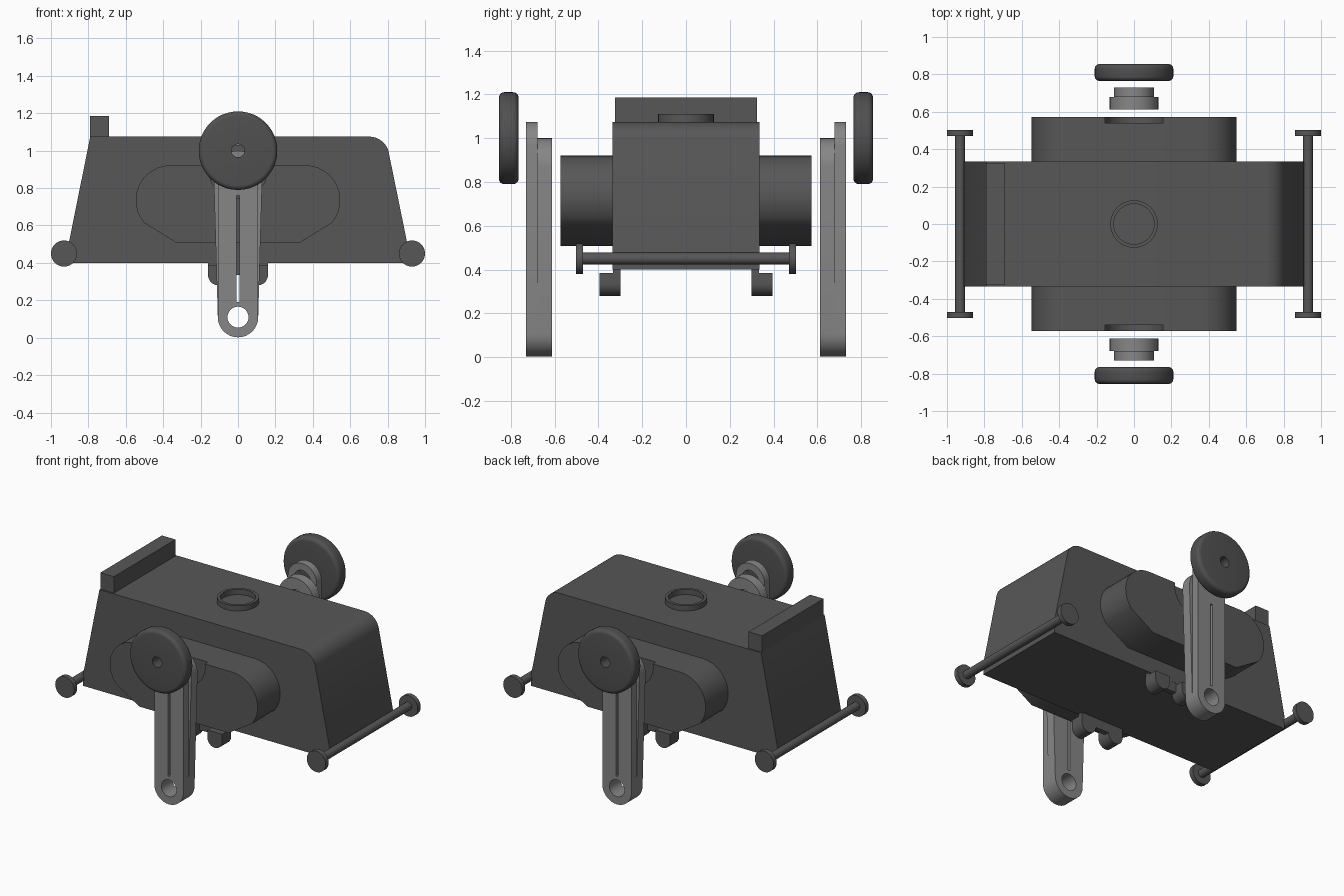
import bpy, bmesh, math
from mathutils import Matrix

old = bpy.data.objects.get("Cube")
if old:
    bpy.data.objects.remove(old, do_unlink=True)


def material(name, v):
    m = bpy.data.materials.new(name)
    m.use_nodes = True
    m.diffuse_color = (v, v, v, 1)
    m.node_tree.nodes["Principled BSDF"].inputs["Base Color"].default_value = (v, v, v, 1)
    return m


DARK = material("dark grey", 0.095)
WHEEL = material("wheel grey", 0.08)
LIGHT = material("light grey", 0.24)


def arc(cx, cz, r, a0, a1, n=16):
    angles = [math.radians(a0 + (a1 - a0) * i / n) for i in range(n + 1)]
    return [(cx + r * math.cos(a), cz + r * math.sin(a)) for a in angles]


def circle(cx, cz, r, n=32):
    return arc(cx, cz, r, 0, 360, n)[:-1]


def finish(name, bm, mat):
    bmesh.ops.remove_doubles(bm, verts=bm.verts, dist=1e-5)
    bmesh.ops.recalc_face_normals(bm, faces=bm.faces)
    mesh = bpy.data.meshes.new(name)
    bm.to_mesh(mesh)
    bm.free()
    mesh.materials.clear()
    mesh.materials.append(mat)
    obj = bpy.data.objects.new(name, mesh)
    bpy.context.scene.collection.objects.link(obj)
    bpy.ops.object.select_all(action="DESELECT")
    obj.select_set(True)
    bpy.context.view_layer.objects.active = obj
    bpy.ops.object.shade_smooth_by_angle(angle=math.radians(35))
    return obj


def plate(name, loops, y0, y1, mat):
    """Fill x-z outlines (later loops are holes) and extrude them along y."""
    cu = bpy.data.curves.new(name, "CURVE")
    cu.dimensions, cu.fill_mode, cu.extrude = "2D", "BOTH", abs(y1 - y0) / 2
    for loop in loops:
        sp = cu.splines.new("POLY")
        sp.points.add(len(loop) - 1)
        for p, (x, z) in zip(sp.points, loop):
            p.co = (x, z, 0, 1)
        sp.use_cyclic_u = True
    tmp = bpy.data.objects.new(name + "_outline", cu)
    mesh = bpy.data.meshes.new_from_object(tmp)
    bm = bmesh.new()
    bm.from_mesh(mesh)
    bpy.data.objects.remove(tmp)
    bpy.data.curves.remove(cu)
    bpy.data.meshes.remove(mesh)
    bm.transform(Matrix.Translation((0, (y0 + y1) / 2, 0)) @ Matrix.Rotation(math.pi / 2, 4, "X"))
    return finish(name, bm, mat)


def lathe(name, profile, matrix, mat, n=48):
    """Turn a closed (radius, height) profile about z, then place it."""
    bm = bmesh.new()
    rings = [[bm.verts.new((r * math.cos(math.tau * i / n), r * math.sin(math.tau * i / n), h))
              for r, h in profile] for i in range(n)]
    k = len(profile)
    for i in range(n):
        a, b = rings[i], rings[(i + 1) % n]
        for j in range(k):
            bm.faces.new((a[j], b[j], b[(j + 1) % k], a[(j + 1) % k]))
    bm.transform(matrix)
    return finish(name, bm, mat)


def box(name, x0, x1, y0, y1, z0, z1, mat):
    return plate(name, [[(x0, z0), (x1, z0), (x1, z1), (x0, z1)]], y0, y1, mat)


# Main body with sloped ends and one rounded top corner
body = [(-0.91, 0.40), (0.91, 0.40), (0.91, 0.48)]
body += arc(0.703, 0.97, 0.105, 10, 90, 10) + [(-0.79, 1.075), (-0.91, 0.48)]
plate("body", [body], -0.335, 0.335, DARK)
box("top_ledge", -0.79, -0.69, -0.325, 0.325, 1.06, 1.185, DARK)
lathe("top_ring", [(0.108, 1.06), (0.127, 1.06), (0.127, 1.11), (0.108, 1.11)],
      Matrix.Identity(4), DARK)

# Bumper bars with end discs
for side, x in (("left", 0.93), ("right", -0.93)):
    plate(side + "_bumper_bar", [circle(x, 0.45, 0.027, 24)], -0.48, 0.48, DARK)
    for end, s in (("front", -1), ("back", 1)):
        plate(f"{side}_{end}_bumper_disc", [circle(x, 0.45, 0.07)], s * 0.47, s * 0.502, DARK)

# Outlines shared by both sides
pod_low = arc(-0.36, 0.735, 0.187, 90, 220, 12) + [(-0.33, 0.508), (0.33, 0.508)]
pod = pod_low + arc(0.36, 0.735, 0.187, -40, 90, 12)
notch = arc(0, 0.90, 0.157, 8, -188, 24)
notch[0], notch[-1] = (0.155, 0.922), (-0.155, 0.922)
slit = [(-0.008, 0.19), (0.008, 0.19), (0.008, 0.76), (-0.008, 0.76)]
foot = arc(0, 0.11, 0.108, 180, 360)
eye = circle(0, 0.11, 0.056)
inner_arm = foot + arc(0, 0.87, 0.13, 0, 180)
outer_arm = foot + arc(0, 0.968, 0.107, 0, 180)
tyre = [(0.035, -0.045)] + arc(0.185, -0.020, 0.025, -90, 0, 5)
tyre += arc(0.185, 0.020, 0.025, 0, 90, 5) + [(0.035, 0.045)]

for side, s in (("front", -1), ("back", 1)):
    # Side pod with a round recess in its face
    plate(side + "_pod", [pod], s * 0.32, s * 0.54, DARK)
    plate(side + "_pod_face", [pod + notch], s * 0.54, s * 0.573, DARK)

    # Two-layer slotted arm
    plate(side + "_arm_inner", [inner_arm, eye, slit, circle(0, 0.87, 0.055)],
          s * 0.613, s * 0.678, LIGHT)
    plate(side + "_arm_outer", [outer_arm, eye, slit, circle(0, 0.968, 0.06)],
          s * 0.678, s * 0.73, LIGHT)

    # Round-edged wheel with a centre hole
    turn = Matrix.Translation((0, s * 0.81, 1.0)) @ Matrix.Rotation(math.pi / 2, 4, "X")
    lathe(side + "_wheel", tyre, turn, WHEEL)

    # Clip under the body: web and two pegs
    box(side + "_clip_web", -0.11, 0.11, s * 0.30, s * 0.334, 0.335, 0.41, DARK)
    for end, x in (("left", 0.105), ("right", -0.105)):
        peg = arc(x, 0.335, 0.055, 180, 360) + [(x + 0.055, 0.385), (x - 0.055, 0.385)]
        plate(f"{side}_{end}_clip_peg", [peg], s * 0.30, s * 0.395, DARK)
        box(f"{side}_{end}_clip_tab", x - 0.055, x + 0.055, s * 0.30, s * 0.334, 0.37, 0.41, DARK)
